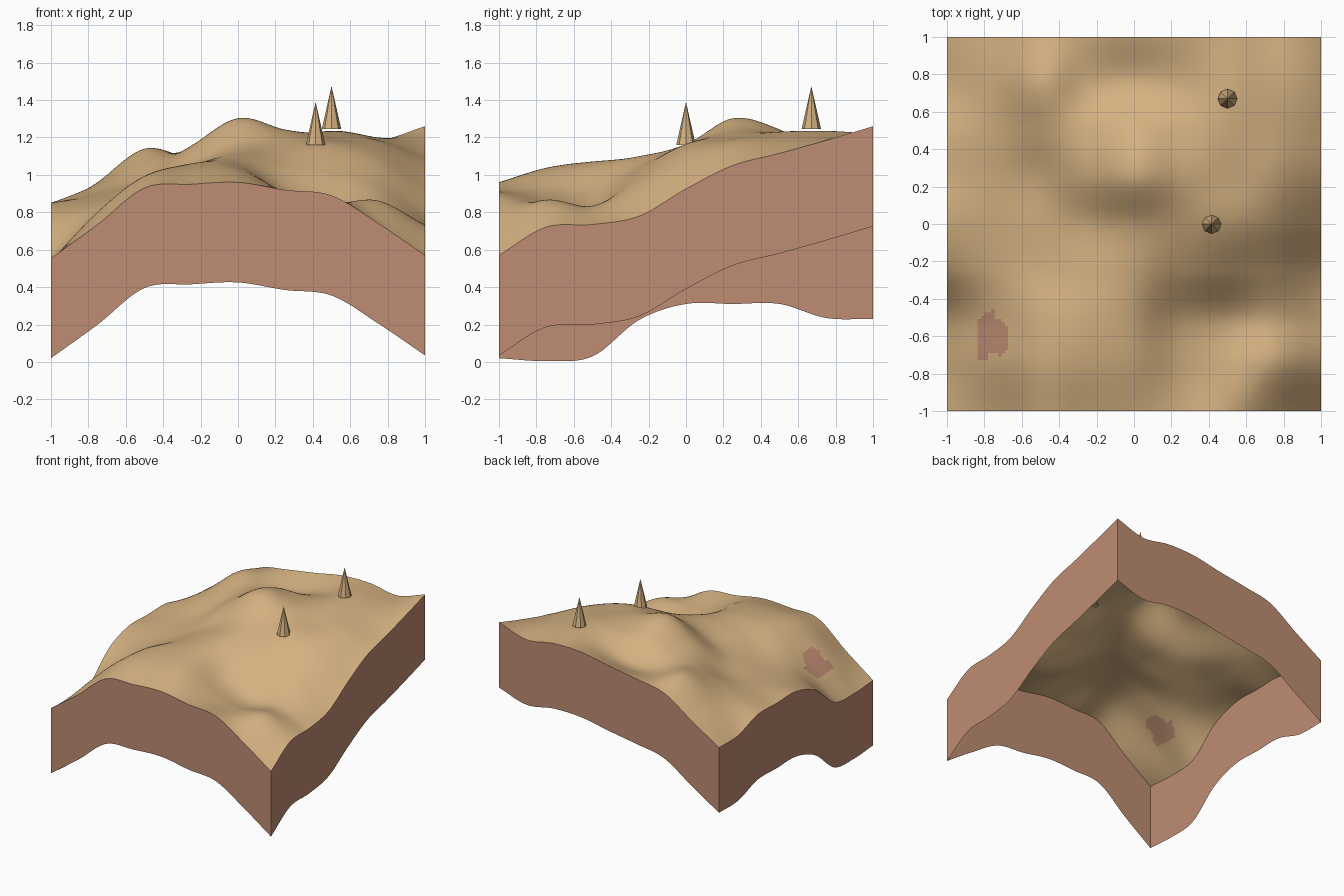
import bpy
import bmesh
from mathutils import Vector

cube = bpy.data.objects.get("Cube")
if cube:
    bpy.data.objects.remove(cube, do_unlink=True)

CELLS = 110      # terrain cells along each side
SKIRT = 0.535    # height of the side walls

# Control heights in hundredths: rows run front to back, columns run from -x to +x
HEIGHTS = [
    [55.5, 73.5, 93, 95, 96, 92, 89, 74, 57],
    [54, 80, 99, 103, 102.5, 91, 85, 86, 72],
    [56.5, 79, 98.5, 106, 105.5, 91, 83, 83, 73.5],
    [76, 84, 94, 105, 110, 105, 101, 94, 78],
    [84.5, 88, 95, 105, 115.5, 116, 116, 109, 92.5],
    [84.5, 91, 98, 115, 130, 124, 120, 117, 105],
    [84.5, 95, 107, 114, 124, 122, 123, 119, 111.5],
    [77, 96, 114, 109, 110, 117, 123.5, 120, 118.5],
    [76.5, 92, 108, 113, 117, 121.5, 122, 118.5, 126],
]


def make_material(name, colour):
    mat = bpy.data.materials.new(name)
    mat.use_nodes = True
    rgba = (*colour, 1.0)
    mat.diffuse_color = rgba
    bsdf = next(n for n in mat.node_tree.nodes if n.type == 'BSDF_PRINCIPLED')
    bsdf.inputs["Base Color"].default_value = rgba
    bsdf.inputs["Roughness"].default_value = 0.9
    return mat


sand = make_material("sand tan", (0.66, 0.44, 0.22))
clay = make_material("clay brown", (0.52, 0.265, 0.17))


def spline(values, t):
    """Smooth curve through evenly spaced values, with t from -1 to 1."""
    last = len(values) - 1
    u = (t + 1) / 2 * last
    i = min(max(int(u), 0), last - 1)
    f = u - i
    b, c = values[i], values[i + 1]
    a = values[i - 1] if i > 0 else 2 * b - c
    d = values[i + 2] if i + 2 <= last else 2 * c - b
    return b + f / 2 * (c - a + f * (2 * a - 5 * b + 4 * c - d
                                     + f * (3 * (b - c) + d - a)))


def ground(x, y):
    return spline([spline(row, x) for row in HEIGHTS], y) / 100


def in_patch(x, y):
    """Ragged stain on the low slope."""
    left = -0.835 < x < -0.74 and -0.72 < y < -0.45 - 0.7 * abs(x + 0.75)
    right = -0.75 < x < -0.67 and abs(y + 0.61) < 0.1 - 0.8 * max(0, x + 0.72)
    notch = abs(x + 0.755) < 0.02 and y < -0.69
    return (left or right) and not notch


def finish(name, bm, materials, smooth):
    mesh = bpy.data.meshes.new(name)
    for face in bm.faces:
        face.smooth = smooth
    bm.to_mesh(mesh)
    bm.free()
    for mat in materials:
        mesh.materials.append(mat)
    obj = bpy.data.objects.new(name, mesh)
    bpy.context.scene.collection.objects.link(obj)


# Rolling ground sheet, open underneath
bm = bmesh.new()
bmesh.ops.create_grid(bm, x_segments=CELLS, y_segments=CELLS, size=1)
for v in bm.verts:
    v.co.z = ground(v.co.x, v.co.y)
for face in bm.faces:
    middle = face.calc_center_median()
    face.material_index = int(in_patch(middle.x, middle.y))
finish("terrain", bm, [sand, clay], True)

# Four side walls that follow the ground edge at constant height
bm = bmesh.new()
corners = [Vector(c) for c in ((-1, -1), (1, -1), (1, 1), (-1, 1))]
for k, start in enumerate(corners):
    end = corners[(k + 1) % len(corners)]
    previous = None
    for i in range(CELLS + 1):
        p = start.lerp(end, i / CELLS)
        z = ground(p.x, p.y)
        pair = [bm.verts.new((p.x, p.y, h)) for h in (z - SKIRT, z)]
        if previous:
            bm.faces.new((previous[0], pair[0], pair[1], previous[1]))
        previous = pair
finish("side_walls", bm, [clay], False)

# Pointed rock spires
for name, x, y, base, tip in (("middle_spire", 0.415, 0, 1.16, 1.39),
                              ("back_spire", 0.5, 0.67, 1.245, 1.475)):
    bm = bmesh.new()
    bmesh.ops.create_cone(bm, cap_ends=True, segments=8, radius1=0.052,
                          radius2=0, depth=tip - base)
    bmesh.ops.translate(bm, verts=bm.verts, vec=(x, y, (tip + base) / 2))
    finish(name, bm, [sand], False)
